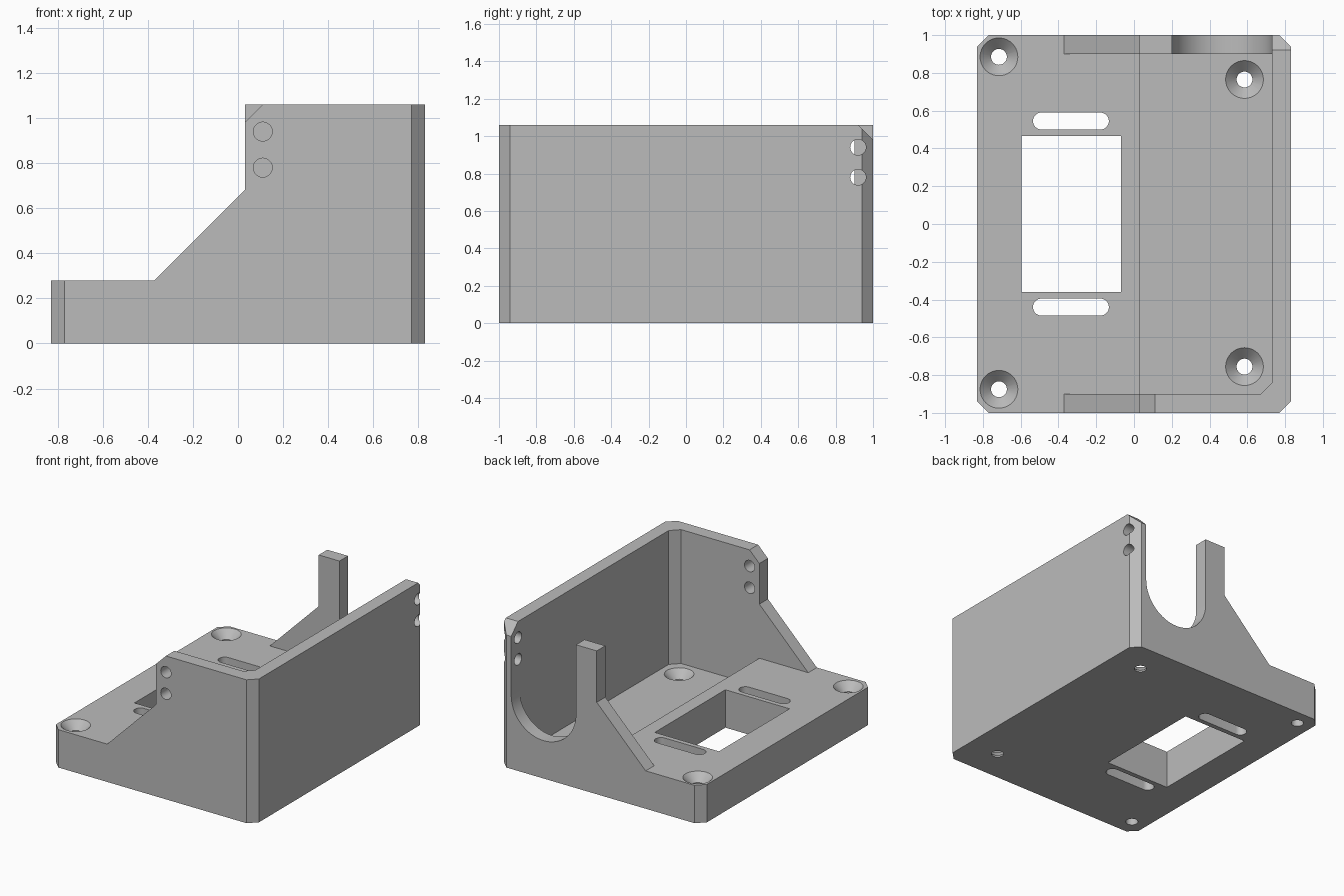
import bpy, bmesh, math
from mathutils import Vector

if "Cube" in bpy.data.objects:
    bpy.data.objects.remove(bpy.data.objects["Cube"], do_unlink=True)

HX, HY, TOP = 0.83, 1.0, 1.06      # half width, half depth, wall height
BASE, FLOOR = 0.28, 0.07           # thick base level, recessed floor level
STEP, INNER, WALL_Y = 0.03, 0.73, 0.9
CH, BEVEL = 0.06, 0.08             # corner and wall-top chamfers
BIG = 1.3

# How profile coordinates (a, b) and depth d map to space for each axis
MAPS = {
    "x": lambda a, b, d: Vector((d, a, b)),
    "y": lambda a, b, d: Vector((a, d, b)),
    "z": lambda a, b, d: Vector((a, b, d)),
}


def new_object(name, bm):
    bmesh.ops.recalc_face_normals(bm, faces=bm.faces)
    mesh = bpy.data.meshes.new(name)
    bm.to_mesh(mesh)
    bm.free()
    ob = bpy.data.objects.new(name, mesh)
    bpy.context.collection.objects.link(ob)
    return ob


def prism(name, axis, points, start, end):
    """Extrude a closed profile along an axis."""
    bm = bmesh.new()
    place = MAPS[axis]
    face = bm.faces.new([bm.verts.new(place(a, b, start)) for a, b in points])
    geo = bmesh.ops.extrude_face_region(bm, geom=[face])["geom"]
    moved = [v for v in geo if isinstance(v, bmesh.types.BMVert)]
    bmesh.ops.translate(bm, verts=moved, vec=place(0, 0, end - start))
    return new_object(name, bm)


def arc(cx, cy, r, a0, a1, n):
    angles = [math.radians(a0 + (a1 - a0) * i / n) for i in range(n + 1)]
    return [(cx + r * math.cos(t), cy + r * math.sin(t)) for t in angles]


def circle(cx, cy, r, n=40):
    return arc(cx, cy, r, 0, 360, n)[:-1]


def rect(x0, y0, x1, y1):
    return [(x0, y0), (x1, y0), (x1, y1), (x0, y1)]


# Solid block with chamfered vertical corners
x, y = HX - CH, HY - CH
outline = [(-x, -HY), (x, -HY), (HX, -y), (HX, y),
           (x, HY), (-x, HY), (-HX, y), (-HX, -y)]
bracket = prism("mounting_bracket", "z", outline, 0, TOP)
cutters = []


def cut(name, axis, points, start, end):
    cutters.append(prism(name, axis, points, start, end))


# Sloped wall ends, then the open space between the walls
cut("slope_cutter", "y", [(-BIG, BASE), (-0.37, BASE), (STEP, 0.68),
                          (STEP, BIG), (-BIG, BIG)], -BIG, BIG)
cut("bay_cutter", "z", rect(-BIG, -WALL_Y, 0.1, WALL_Y), BASE, BIG)
cut("recess_cutter", "z", [(STEP, -WALL_Y), (INNER - CH, -WALL_Y),
                           (INNER, CH - WALL_Y), (INNER, WALL_Y),
                           (STEP, WALL_Y)], FLOOR, BIG)

# U-shaped opening in the back wall
r = (INNER - 0.2) / 2
cut("u_opening_cutter", "y",
    arc(INNER - r, BASE + r, r, 180, 360, 40) + [(INNER, BIG), (0.2, BIG)],
    0.8, BIG)

# Chamfers on the front wall end and on the back end of the side wall
e = 0.1
cut("front_bevel_cutter", "y",
    [(STEP - e, TOP - BEVEL - e), (STEP + BEVEL + e, TOP + e), (STEP - e, TOP + e)],
    -BIG, -0.8)
cut("side_bevel_cutter", "x",
    [(HY + e, TOP - BEVEL - e), (HY - BEVEL - e, TOP + e), (HY + e, TOP + e)],
    0.6, BIG)

# Paired holes in the front and side walls
for z in (0.78, 0.94):
    cut("front_hole_cutter", "y", circle(0.11, z, 0.042), -BIG, -0.8)
    cut("side_hole_cutter", "x", circle(0.92, z, 0.042), 0.6, BIG)

# Rectangular window with a rounded slot at either end
cut("window_cutter", "z", rect(-0.595, -0.36, -0.07, 0.465), -e, 0.5)
for y in (-0.44, 0.545):
    slot = arc(-0.178, y, 0.045, -90, 90, 16) + arc(-0.49, y, 0.045, 90, 270, 16)
    cut("slot_cutter", "z", slot, -e, 0.5)

# Countersunk screw holes
for cx, cy, top in ((-0.715, 0.885, BASE), (-0.715, -0.875, BASE),
                    (0.585, 0.765, FLOOR), (0.585, -0.755, FLOOR)):
    cut("screw_hole_cutter", "z", circle(cx, cy, 0.042), -e, 0.5)
    bm = bmesh.new()
    bmesh.ops.create_cone(bm, cap_ends=True, segments=40,
                          radius1=0.03, radius2=0.11, depth=0.08)
    bmesh.ops.translate(bm, verts=bm.verts, vec=(cx, cy, top - 0.03))
    cutters.append(new_object("countersink_cutter", bm))

# Apply every cut in turn, then discard the cutters
bpy.ops.object.select_all(action="DESELECT")
bpy.context.view_layer.objects.active = bracket
bracket.select_set(True)
for cutter in cutters:
    cutter.hide_render = True
    mod = bracket.modifiers.new(cutter.name, "BOOLEAN")
    mod.operation, mod.solver, mod.object = "DIFFERENCE", "EXACT", cutter
    bpy.ops.object.modifier_apply(modifier=mod.name)
    bpy.data.objects.remove(cutter, do_unlink=True)

# Single grey finish, crisp edges with smooth bores
grey = bpy.data.materials.new("plain_grey")
grey.use_nodes = True
colour = (0.5, 0.5, 0.5, 1)
grey.diffuse_color = colour
grey.node_tree.nodes["Principled BSDF"].inputs["Base Color"].default_value = colour
bracket.data.materials.clear()
bracket.data.materials.append(grey)
bpy.ops.object.shade_smooth_by_angle(angle=math.radians(25))
